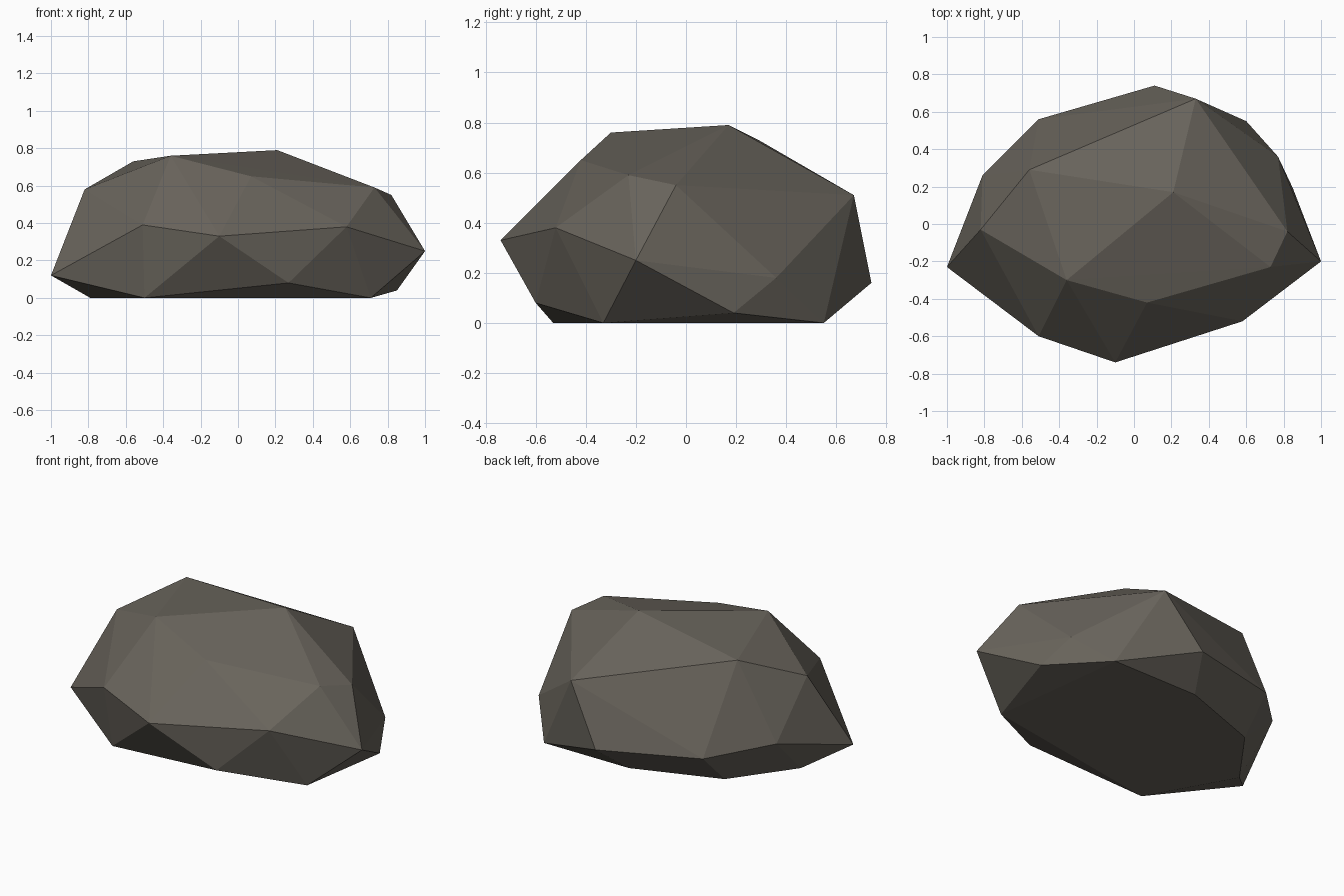
import bpy
import bmesh

default_cube = bpy.data.objects.get("Cube")
if default_cube:
    bpy.data.objects.remove(default_cube, do_unlink=True)


def make_material(name, colour):
    material = bpy.data.materials.new(name)
    material.use_nodes = True
    material.diffuse_color = (*colour, 1)
    shader = material.node_tree.nodes["Principled BSDF"]
    shader.inputs["Base Color"].default_value = (*colour, 1)
    shader.inputs["Roughness"].default_value = 0.9
    return material


def faceted_stone(name, rings, material):
    """Wrap a tight faceted skin around the corner rings of a boulder."""
    bm = bmesh.new()
    for ring in rings:
        for corner in ring:
            bm.verts.new(corner)
    result = bmesh.ops.convex_hull(bm, input=bm.verts)
    # Remove any corner swallowed by the skin
    unused = [v for v in bm.verts if not v.link_faces]
    bmesh.ops.delete(bm, geom=unused, context="VERTS")
    # Merge the flat resting base into one face
    base = [f for f in bm.faces if all(v.co.z == 0 for v in f.verts)]
    bmesh.ops.dissolve_faces(bm, faces=base)
    bmesh.ops.recalc_face_normals(bm, faces=bm.faces)
    mesh = bpy.data.meshes.new(name)
    bm.to_mesh(mesh)
    bm.free()
    mesh.materials.append(material)
    stone = bpy.data.objects.new(name, mesh)
    bpy.context.collection.objects.link(stone)
    return stone


# Flat footprint on the ground
footprint = [(-.5, -.53, 0), (.71, -.33, 0), (.6, .55, 0),
             (.01, .55, 0), (-.52, .36, 0), (-.79, -.01, 0)]

# Low corners just above the ground
low_corners = [(.27, -.6, .08), (.85, .19, .04), (.77, .36, .18),
               (.11, .74, .16), (-.51, .56, .2), (-.81, .26, .26),
               (-1, -.23, .12)]

# Widest band around the middle
waist = [(-.51, -.6, .39), (-.1, -.74, .33), (.58, -.52, .38),
         (1, -.2, .25), (.61, .24, .44), (.33, .67, .51)]

# Shoulders and the broad sloping crown
shoulders = [(-.82, -.03, .58), (.07, -.42, .65),
             (.73, -.23, .59), (.82, -.04, .55)]
crown = [(-.56, .29, .73), (-.36, -.3, .76), (.21, .17, .79)]

stone_grey = make_material("warm dark grey stone", (.14, .127, .106))
faceted_stone("boulder", [footprint, low_corners, waist, shoulders, crown],
              stone_grey)
